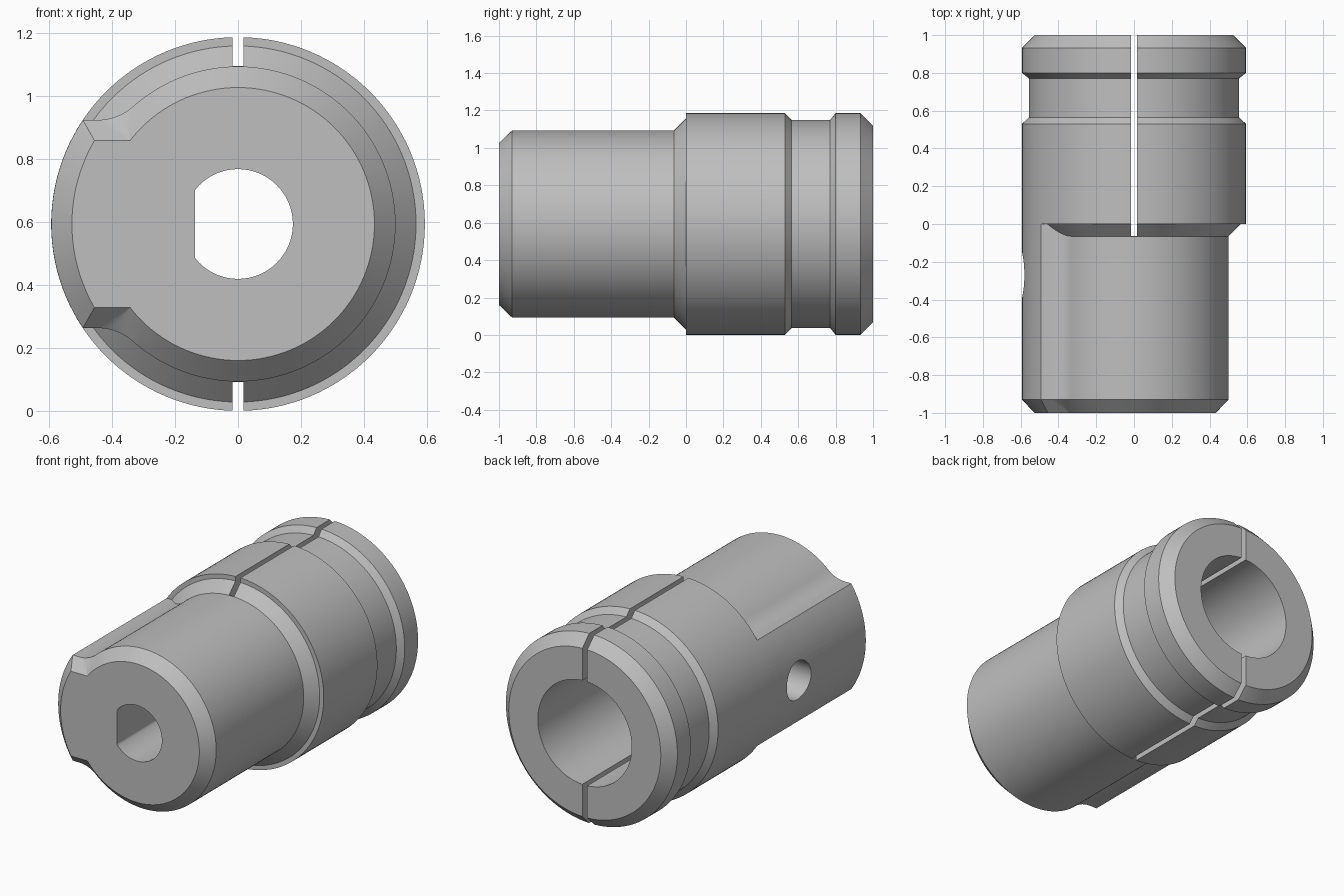
import bpy, bmesh
from math import sin, cos, pi, asin, atan2

if "Cube" in bpy.data.objects:
    bpy.data.objects.remove(bpy.data.objects["Cube"], do_unlink=True)

R, NECK = 0.593, 0.5          # rear and front radii
SEGMENTS = 128

steel = bpy.data.materials.new("plain_grey")
steel.use_nodes = True
grey = (0.52, 0.52, 0.52, 1)
steel.diffuse_color = grey
steel.node_tree.nodes["Principled BSDF"].inputs["Base Color"].default_value = grey


def loft(name, rings):
    """Closed solid through (y, [(x, z), ...]) sections, z measured from the axis."""
    bm = bmesh.new()
    loops = [[bm.verts.new((x, y, z + R)) for x, z in pts] for y, pts in rings]
    n = len(loops[0])
    for a, b in zip(loops, loops[1:]):
        for i in range(n):
            j = (i + 1) % n
            bm.faces.new((a[i], a[j], b[j], b[i]))
    bm.faces.new(loops[0][::-1])
    bm.faces.new(loops[-1])
    bmesh.ops.remove_doubles(bm, verts=bm.verts, dist=1e-5)
    bmesh.ops.recalc_face_normals(bm, faces=bm.faces)
    mesh = bpy.data.meshes.new(name)
    bm.to_mesh(mesh)
    bm.free()
    mesh.materials.append(steel)
    obj = bpy.data.objects.new(name, mesh)
    bpy.context.collection.objects.link(obj)
    return obj


def arc(r, start, end, count, cx=0, cz=0):
    return [(cx + r * cos(start + (end - start) * i / count),
             cz + r * sin(start + (end - start) * i / count)) for i in range(count + 1)]


def circle(r):
    return arc(r, 0, 2 * pi, SEGMENTS)[:-1]


def combine(target, tool, operation):
    mod = target.modifiers.new(operation.lower(), "BOOLEAN")
    mod.operation, mod.object, mod.solver = operation, tool, "EXACT"
    bpy.context.view_layer.objects.active = target
    bpy.ops.object.modifier_apply(modifier=mod.name)
    bpy.data.objects.remove(tool, do_unlink=True)


# Turned body: neck, sloped shoulder, collar, groove and rear rim
profile = [(-1, 0.433), (-0.93, NECK), (-0.065, NECK), (0, 0.565), (0, R), (0.53, R),
           (0.565, 0.556), (0.77, 0.556), (0.8, R), (0.932, R), (1, 0.526)]
sleeve = loft("slotted_sleeve", [(y, circle(r)) for y, r in profile])


# Raised key along the right side, blended into the neck by a concave fillet
def key_section(r, half, fillet):
    a = asin(half / r)
    lower = [(x, -z) for x, z in reversed(fillet)]
    return fillet + [(-0.2, 0.2), (-0.2, -0.2)] + lower + arc(r, pi + a, pi - a, 24)


FILLET = 0.175
HALF = 0.33
cz = HALF + FILLET
cx = -((NECK + FILLET) ** 2 - cz ** 2) ** 0.5
curve = arc(FILLET, -pi / 2, atan2(-cz, -cx), 10, cx, cz)
corner = [(-0.342, 0.265)] * len(curve)
body_section = key_section(R - 0.0005, HALF, curve)
key = loft("key", [(-1, key_section(0.527, 0.265, corner)),
                   (-0.93, body_section), (0.02, body_section)])
combine(sleeve, key, "UNION")

# Wide rear bore
combine(sleeve, loft("rear_bore", [(-0.07, circle(0.325)), (1.1, circle(0.325))]), "DIFFERENCE")

# D-shaped shaft hole through the front
d_shape = [(max(x, -0.137), z) for x, z in circle(0.174)]
combine(sleeve, loft("shaft_hole", [(-1.1, d_shape), (0.1, d_shape)]), "DIFFERENCE")

# Narrow slot through the top and bottom of the rear
slot = [(-0.017, -0.8), (0.017, -0.8), (0.017, 0.8), (-0.017, 0.8)]
combine(sleeve, loft("slot", [(-0.064, slot), (1.2, slot)]), "DIFFERENCE")

# Screw hole from the key into the shaft hole
bpy.ops.mesh.primitive_cylinder_add(vertices=64, radius=0.12, depth=0.75,
                                    location=(-0.425, -0.27, R), rotation=(0, pi / 2, 0))
screw_hole = bpy.context.object
screw_hole.data.materials.append(steel)
combine(sleeve, screw_hole, "DIFFERENCE")

bpy.ops.object.select_all(action="DESELECT")
sleeve.select_set(True)
bpy.context.view_layer.objects.active = sleeve
bpy.ops.object.shade_smooth_by_angle(angle=pi / 7)
